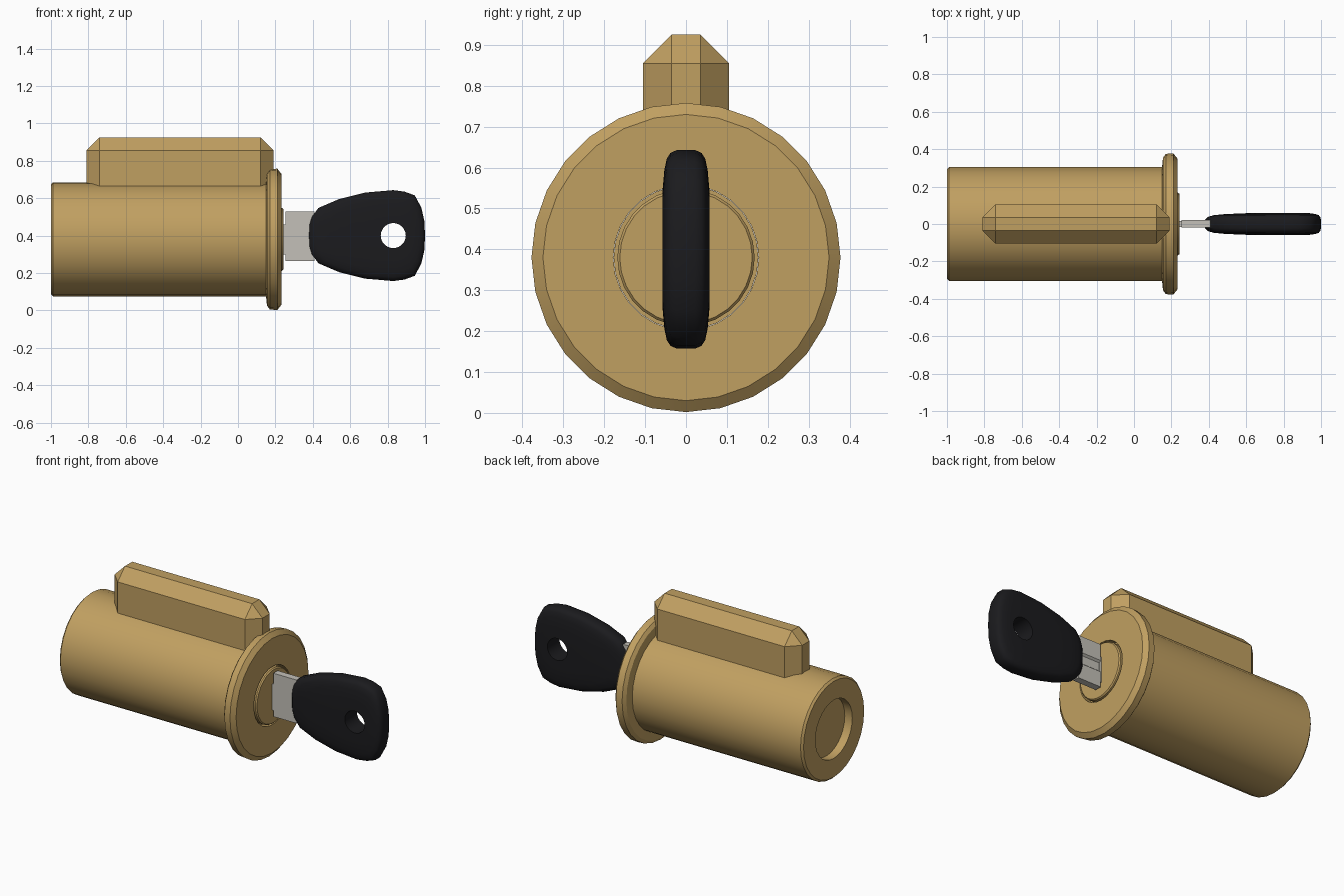
import bpy, bmesh, math

if "Cube" in bpy.data.objects:
    bpy.data.objects.remove(bpy.data.objects["Cube"])

AXIS_Z = 0.38   # lock axis height
KEY_Z = 0.40    # key centre height


def material(name, rgb):
    m = bpy.data.materials.new(name)
    m.diffuse_color = (*rgb, 1)
    m.use_nodes = True
    m.node_tree.nodes["Principled BSDF"].inputs["Base Color"].default_value = m.diffuse_color
    return m


brass = material("brass", (0.53, 0.35, 0.12))
steel = material("steel", (0.55, 0.53, 0.48))
black = material("black_plastic", (0.011, 0.011, 0.013))


def finish(bm, name, mat, angle=30):
    bmesh.ops.remove_doubles(bm, verts=bm.verts, dist=1e-5)
    bmesh.ops.recalc_face_normals(bm, faces=bm.faces)
    me = bpy.data.meshes.new(name)
    bm.to_mesh(me)
    bm.free()
    me.materials.append(mat)
    ob = bpy.data.objects.new(name, me)
    bpy.context.collection.objects.link(ob)
    bpy.ops.object.select_all(action='DESELECT')
    ob.select_set(True)
    bpy.context.view_layer.objects.active = ob
    bpy.ops.object.shade_smooth_by_angle(angle=math.radians(angle))
    return ob


def bridge(bm, a, b):
    n = len(a)
    for i in range(n):
        j = (i + 1) % n
        bm.faces.new((a[i], a[j], b[j], b[i]))


def lathe(name, profile, mat, n=28, closed=False):
    """Revolve (x, radius) points about the lock axis."""
    bm = bmesh.new()
    angles = [2 * math.pi * i / n for i in range(n)]
    rings = [[bm.verts.new((x, r * math.sin(a), AXIS_Z + r * math.cos(a))) for a in angles]
             for x, r in profile]
    for a, b in zip(rings, rings[1:]):
        bridge(bm, a, b)
    if closed:
        bridge(bm, rings[-1], rings[0])
    else:
        bm.faces.new(rings[0])
        bm.faces.new(rings[-1])
    return finish(bm, name, mat)


def box(bm, x0, x1, y0, y1, z0, z1):
    vs = bmesh.ops.create_cube(bm, size=1)["verts"]
    for v in vs:
        v.co = (x1 if v.co.x > 0 else x0, y1 if v.co.y > 0 else y0, z1 if v.co.z > 0 else z0)
    return vs


# Cylinder housing with front flange and through bore
lathe("lock_body", [(-1, 0.178), (-1, 0.293), (-0.988, 0.305), (0.15, 0.305), (0.155, 0.355),
                    (0.17, 0.375), (0.21, 0.378), (0.232, 0.35), (0.232, 0.178)],
      brass, closed=True)

# Rotating plug, recessed at the back and proud at the front
lathe("lock_plug", [(-0.95, 0.177), (0.19, 0.177), (0.19, 0.168), (0.235, 0.168), (0.242, 0.162)], brass)

# Chamfered pin housing on top
bm = bmesh.new()
box(bm, -0.81, 0.19, -0.105, 0.105, 0.60, 0.925)
edges = [e for e in bm.edges if any(v.co.z > 0.7 for v in e.verts)]
bmesh.ops.bevel(bm, geom=edges, offset=0.07, segments=1, affect='EDGES')
finish(bm, "pin_housing", brass)

# Key blade: wide grooved shank plus the narrower part entering the plug
bm = bmesh.new()
section = [(-0.02, 0.265), (0.022, 0.265), (0.022, 0.36), (0.01, 0.37), (0.01, 0.42), (0.022, 0.43),
           (0.022, 0.53), (-0.02, 0.53)]
ends = [[bm.verts.new((x, y, z)) for y, z in section] for x in (0.253, 0.41)]
bridge(bm, *ends)
for e in ends:
    bm.faces.new(e)
box(bm, 0.2, 0.254, -0.015, 0.015, 0.30, 0.46)
finish(bm, "key_blade", steel)

# Key bow: lens-shaped rings from the rim to the ring hole
half = [(1.0, 0.0), (0.996, 0.08), (0.98, 0.15), (0.945, 0.215), (0.89, 0.235), (0.83, 0.243),
        (0.68, 0.23), (0.54, 0.195), (0.43, 0.148), (0.395, 0.10), (0.383, 0.06), (0.38, 0.0)]
outline = half + [(x, -z) for x, z in half[-2:0:-1]]
HX, HR = 0.83, 0.067
steps = [(1, 0.022), (0.96, 0.038), (0.88, 0.047), (0.72, 0.053), (0.4, 0.058), (0, 0.058)]
bm = bmesh.new()


def bow_ring(s, y):
    ring = []
    for i, (x, z) in enumerate(outline):
        a = 2 * math.pi * i / len(outline)
        hx, hz = HX + HR * math.cos(a), HR * math.sin(a)
        ring.append(bm.verts.new((hx + (x - hx) * s, y, KEY_Z + hz + (z - hz) * s)))
    return ring


rings = [bow_ring(s, t) for s, t in steps[::-1]] + [bow_ring(s, -t) for s, t in steps]
for i, r in enumerate(rings):
    bridge(bm, r, rings[(i + 1) % len(rings)])
finish(bm, "key_bow", black, 40)
